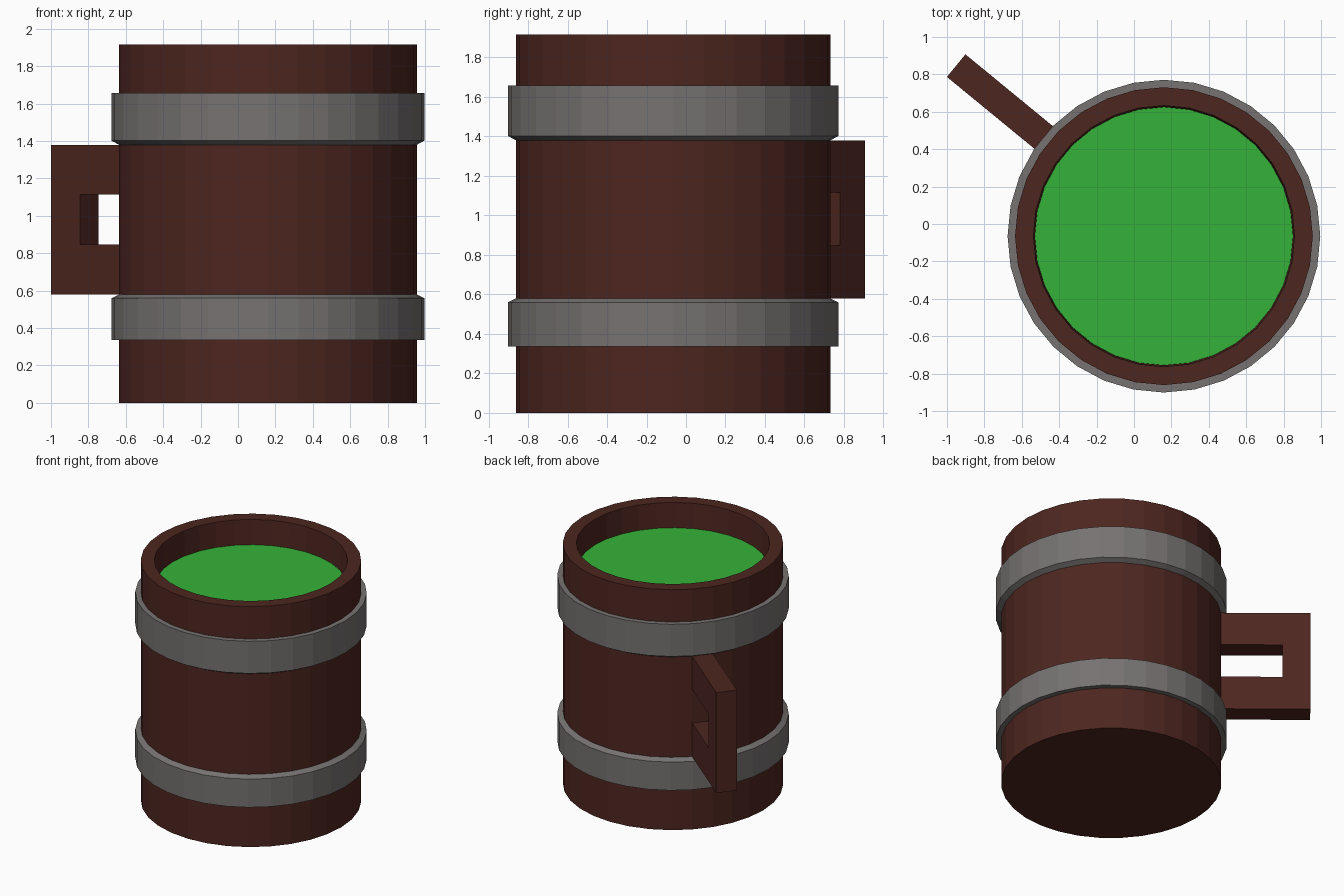
import bpy, bmesh
from math import sin, cos, pi, radians
from mathutils import Matrix, Vector

if "Cube" in bpy.data.objects:
    bpy.data.objects.remove(bpy.data.objects["Cube"])

SIDES = 32
CENTRE = Vector((0.16, -0.065, 0))
R = 0.796


def material(name, rgb):
    m = bpy.data.materials.new(name)
    m.diffuse_color = (*rgb, 1)
    m.use_nodes = True
    m.node_tree.nodes["Principled BSDF"].inputs["Base Color"].default_value = m.diffuse_color
    return m


wood = material("dark_wood", (0.075, 0.019, 0.014))
iron = material("iron", (0.18, 0.17, 0.165))
green = material("green_drink", (0.035, 0.45, 0.04))


def finish(name, bm, mat):
    bmesh.ops.recalc_face_normals(bm, faces=bm.faces)
    me = bpy.data.meshes.new(name)
    bm.to_mesh(me)
    bm.free()
    me.materials.append(mat)
    ob = bpy.data.objects.new(name, me)
    ob.location = CENTRE
    bpy.context.collection.objects.link(ob)
    return ob


def lathe(name, profile, mat, cap_ends=False, closed=False):
    """Turn (radius, z) points around the mug axis."""
    bm = bmesh.new()
    rings = [[bm.verts.new((r * cos(2 * pi * i / SIDES), r * sin(2 * pi * i / SIDES), z))
              for i in range(SIDES)] for r, z in profile]
    pairs = list(zip(rings, rings[1:]))
    if closed:
        pairs.append((rings[-1], rings[0]))
    for a, b in pairs:
        for i in range(SIDES):
            j = (i + 1) % SIDES
            bm.faces.new((a[i], a[j], b[j], b[i]))
    if cap_ends:
        bm.faces.new(rings[0])
        bm.faces.new(rings[-1])
    return finish(name, bm, mat)


# Staved body with a recess at the top
lathe("mug_body", [(R, 0), (R, 1.915), (0.698, 1.915), (0.69, 1.712)], wood, cap_ends=True)

# Drink surface just above the recess floor
bm = bmesh.new()
bmesh.ops.create_circle(bm, cap_ends=True, segments=SIDES, radius=0.69,
                        matrix=Matrix.Translation((0, 0, 1.717)) @ Matrix.Rotation(pi / 2, 4, 'Z'))
finish("drink", bm, green)

# Metal hoops, each bevelled on the edge facing the handle
B = 0.836
lathe("upper_hoop", [(R, 1.38), (B, 1.402), (B, 1.658), (R, 1.658)], iron)
lathe("lower_hoop", [(R, 0.335), (B, 0.335), (B, 0.56), (R, 0.58)], iron)

# Square handle: C outline in (radius, z), extruded sideways from one stave
outline = [(0.788, 0.58), (1.437, 0.58), (1.437, 1.38), (0.788, 1.38),
           (0.788, 1.115), (1.237, 1.115), (1.237, 0.848), (0.788, 0.848)]
width = 2 * R * sin(pi / SIDES)
bm = bmesh.new()
face = bm.faces.new([bm.verts.new((r, -width / 2, z)) for r, z in outline])
side = bmesh.ops.extrude_face_region(bm, geom=[face], use_keep_orig=True)["geom"]
bmesh.ops.translate(bm, vec=(0, width, 0),
                    verts=[g for g in side if isinstance(g, bmesh.types.BMVert)])
bmesh.ops.rotate(bm, verts=bm.verts, matrix=Matrix.Rotation(radians(140.625), 3, 'Z'))
finish("handle", bm, wood)
